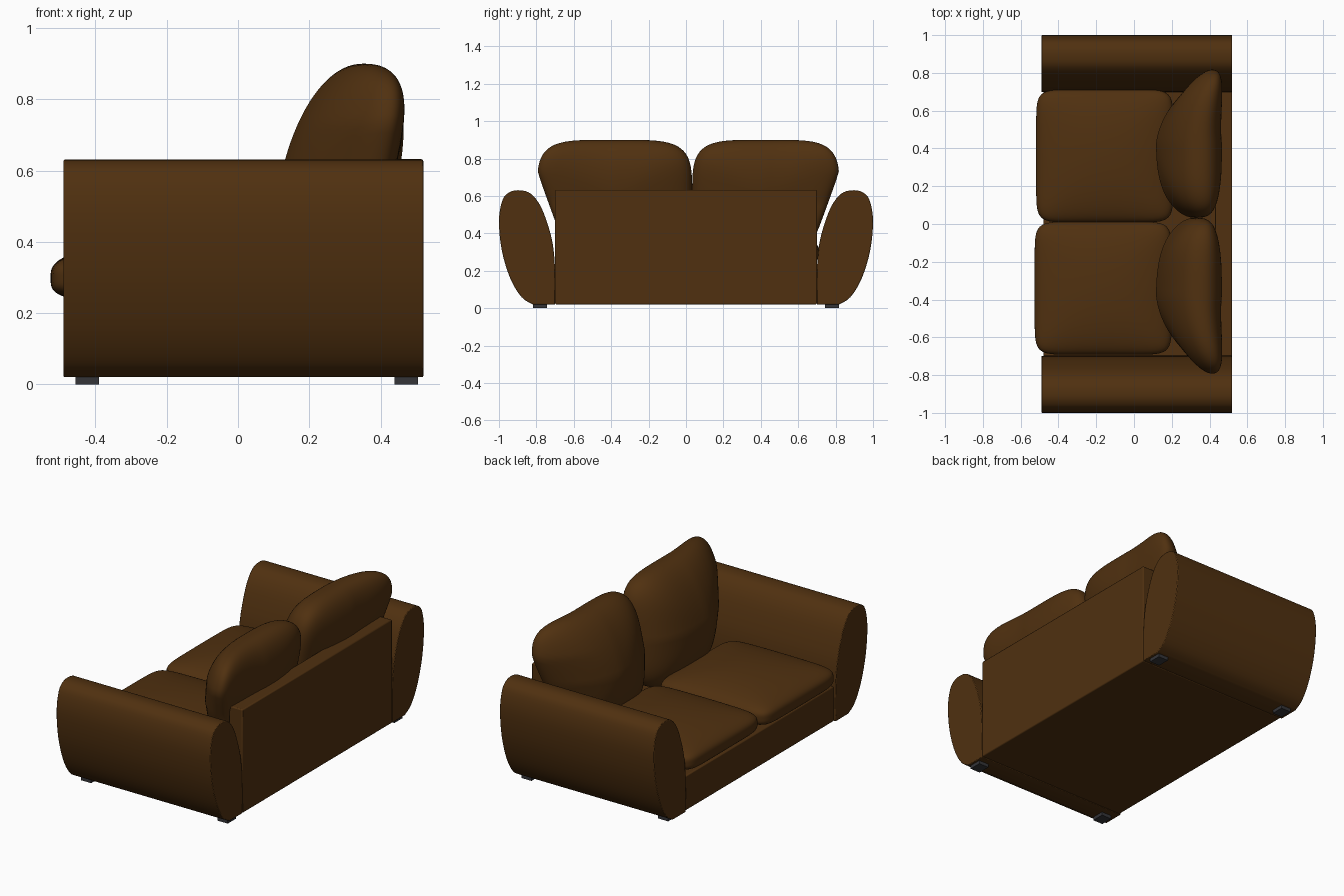
import bpy, bmesh, math

cube = bpy.data.objects.get("Cube")
if cube:
    bpy.data.objects.remove(cube, do_unlink=True)


def material(name, colour):
    mat = bpy.data.materials.new(name)
    mat.use_nodes = True
    mat.diffuse_color = (*colour, 1)
    mat.node_tree.nodes["Principled BSDF"].inputs["Base Color"].default_value = (*colour, 1)
    return mat


BROWN = material("brown_leather", (0.08, 0.03, 0.005))
DARK = material("dark_feet", (0.035, 0.035, 0.04))


def finish(name, bm, mat, bevel=0, angle=40):
    bmesh.ops.recalc_face_normals(bm, faces=bm.faces)
    mesh = bpy.data.meshes.new(name)
    bm.to_mesh(mesh)
    bm.free()
    mesh.materials.append(mat)
    obj = bpy.data.objects.new(name, mesh)
    bpy.context.collection.objects.link(obj)
    if bevel:
        mod = obj.modifiers.new("soft_edges", "BEVEL")
        mod.width = bevel
        mod.segments = 2
        mod.limit_method = "ANGLE"
        mod.angle_limit = math.radians(50)
    bpy.ops.object.select_all(action="DESELECT")
    obj.select_set(True)
    bpy.context.view_layer.objects.active = obj
    bpy.ops.object.shade_smooth_by_angle(angle=math.radians(angle))
    return obj


def box(name, low, high, mat, bevel=0):
    bm = bmesh.new()
    bmesh.ops.create_cube(bm, size=1)
    for v in bm.verts:
        v.co = [l + (c + 0.5) * (h - l) for c, l, h in zip(v.co, low, high)]
    return finish(name, bm, mat, bevel)


def cushion(name, thin, plan_power, edge_power, shape):
    """Puffy superellipsoid; thin is the thickness axis, shape maps it into place."""
    bm = bmesh.new()
    bmesh.ops.create_cube(bm, size=2)
    bmesh.ops.subdivide_edges(bm, edges=bm.edges[:], cuts=23, use_grid_fill=True)
    for v in bm.verts:
        flat = [abs(c) for i, c in enumerate(v.co) if i != thin]
        r = sum(c ** plan_power for c in flat) ** (1 / plan_power)
        size = (r ** edge_power + abs(v.co[thin]) ** edge_power) ** (1 / edge_power)
        v.co = shape(*(v.co / size))
    return finish(name, bm, BROWN, angle=80)


# Arm cross-section: smooth closed loop through a few points, flat at the bottom
ARM = [(0.70, 0.02), (0.70, 0.2), (0.712, 0.34), (0.74, 0.45), (0.78, 0.55),
       (0.83, 0.612), (0.885, 0.63), (0.94, 0.622), (0.98, 0.58), (1.0, 0.47),
       (0.985, 0.31), (0.94, 0.16), (0.88, 0.06), (0.82, 0.02)]


def smooth_path(points, steps=4):
    path = []
    last = len(points) - 1
    for i in range(last):
        a, b, c, d = (points[min(max(i + k, 0), last)] for k in (-1, 0, 1, 2))
        for s in range(steps):
            t = s / steps
            path.append([(2 * q + (r - p) * t + (2 * p - 5 * q + 4 * r - w) * t * t
                          + (3 * q - p - 3 * r + w) * t ** 3) / 2
                         for p, q, r, w in zip(a, b, c, d)])
    return path + [points[-1]]


def arm(name, side):
    bm = bmesh.new()
    face = bm.faces.new([bm.verts.new((-0.49, side * y, z)) for y, z in smooth_path(ARM)])
    out = bmesh.ops.extrude_face_region(bm, geom=[face])
    for v in out["geom"]:
        if isinstance(v, bmesh.types.BMVert):
            v.co.x = 0.52
    return finish(name, bm, BROWN, 0.004)


# Frame
box("seat_base", (-0.48, -0.70, 0.02), (0.46, 0.70, 0.225), BROWN, 0.006)
box("back_panel", (0.43, -0.70, 0.02), (0.52, 0.70, 0.632), BROWN, 0.006)

for label, side in (("left", 1), ("right", -1)):
    arm(label + "_arm", side)

    # Seat cushion with a domed top
    def seat(x, y, z, side=side):
        puff = 0.035 * (1 - x * x) * (1 - y * y) if z > 0 else 0
        return (-0.155 - 0.004 * (1 - side) + 0.363 * x,
                0.01 + side * 0.35 + 0.352 * y, 0.298 + 0.072 * z + puff)

    cushion(label + "_seat_cushion", 2, 9, 3.5, seat)

    # Leaning back cushion, thinner and swept back at its outer end
    def back(x, y, z, side=side):
        outer = max(0, y)
        width = 1 if side < 0 else 0.95
        across = 0.415 * (1 + y) * width - 0.12 * outer * max(0, 0.5 - z)
        depth = 0.282 + 0.165 * x * (1 - 0.25 * outer)
        sweep = 0.1 * outer ** 2 + 0.04 * min(0, y) ** 4 + 0.07 * max(0, z)
        return (depth + sweep, 0.033 + side * across, 0.568 + 0.332 * z)

    cushion(label + "_back_cushion", 0, 4.5, 2.2, back)

    # Feet
    for place, x in (("front", -0.4225), ("rear", 0.4725)):
        y = side * 0.78
        box(f"{label}_{place}_foot", (x - 0.033, y - 0.038, 0),
            (x + 0.033, y + 0.038, 0.024), DARK)
